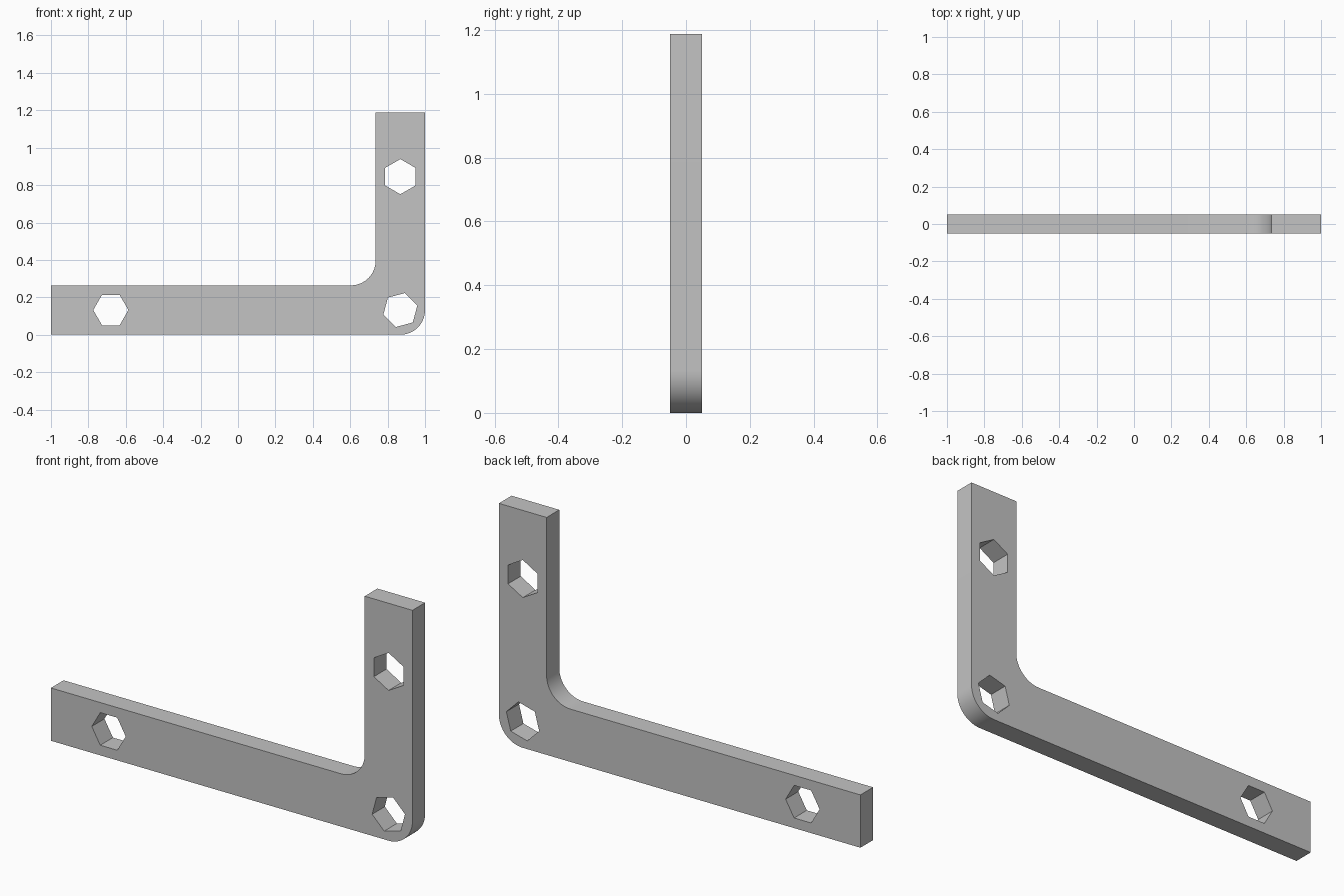
import bpy, bmesh
from math import cos, sin, radians
from mathutils import Vector

cube = bpy.data.objects.get("Cube")
if cube:
    bpy.data.objects.remove(cube, do_unlink=True)

WIDTH = 0.264       # width of both arms
HEIGHT = 1.187
HALF = 0.05         # half the plate thickness
R = WIDTH / 2       # corner radius, inside and out
INNER = 1 - WIDTH   # inner side of the upright arm
HOLE_R = 0.094


def arc(cx, cz, radius, start, end, steps):
    """Points along an arc in the x-z plane, angles in degrees."""
    angles = [radians(start + (end - start) * i / steps) for i in range(steps + 1)]
    return [(cx + radius * cos(a), cz + radius * sin(a)) for a in angles]


def hexagon(cx, cz, turn):
    return arc(cx, cz, HOLE_R, turn, turn + 300, 5)


def add_loop(bm, points):
    verts = [bm.verts.new((x, -HALF, z)) for x, z in points]
    return [bm.edges.new((v, verts[i - 1])) for i, v in enumerate(verts)]


# L-shaped outline with a rounded outer corner and an inner fillet
outline = [(-1, 0)]
outline += arc(1 - R, R, R, -90, 0, 16)
outline += [(1, HEIGHT), (INNER, HEIGHT)]
outline += arc(INNER - R, WIDTH + R, R, 0, -90, 16)
outline += [(-1, WIDTH)]

# Six-sided bolt holes: long arm end, corner, upright arm
holes = [hexagon(-0.68, R, 0), hexagon(1 - R, R, 15), hexagon(1 - R, 0.845, 30)]

# Fill the flat shape and extrude it to the plate thickness
bm = bmesh.new()
edges = []
for loop in [outline] + holes:
    edges += add_loop(bm, loop)
bmesh.ops.triangle_fill(bm, edges=edges, use_beauty=True, normal=(0, -1, 0))
result = bmesh.ops.extrude_face_region(bm, geom=bm.faces[:], use_keep_orig=True)
moved = [g for g in result["geom"] if isinstance(g, bmesh.types.BMVert)]
bmesh.ops.translate(bm, verts=moved, vec=Vector((0, 2 * HALF, 0)))
bmesh.ops.recalc_face_normals(bm, faces=bm.faces[:])

mesh = bpy.data.meshes.new("corner_bracket")
bm.to_mesh(mesh)
bm.free()
bracket = bpy.data.objects.new("corner_bracket", mesh)
bpy.context.collection.objects.link(bracket)

# Plain grey
grey = bpy.data.materials.new("plain_grey")
grey.use_nodes = True
colour = (0.55, 0.55, 0.55, 1)
grey.diffuse_color = colour
grey.node_tree.nodes["Principled BSDF"].inputs["Base Color"].default_value = colour
mesh.materials.append(grey)

# Smooth the rounded corners, keep the other edges sharp
bpy.ops.object.select_all(action="DESELECT")
bracket.select_set(True)
bpy.context.view_layer.objects.active = bracket
bpy.ops.object.shade_smooth_by_angle(angle=radians(30))
